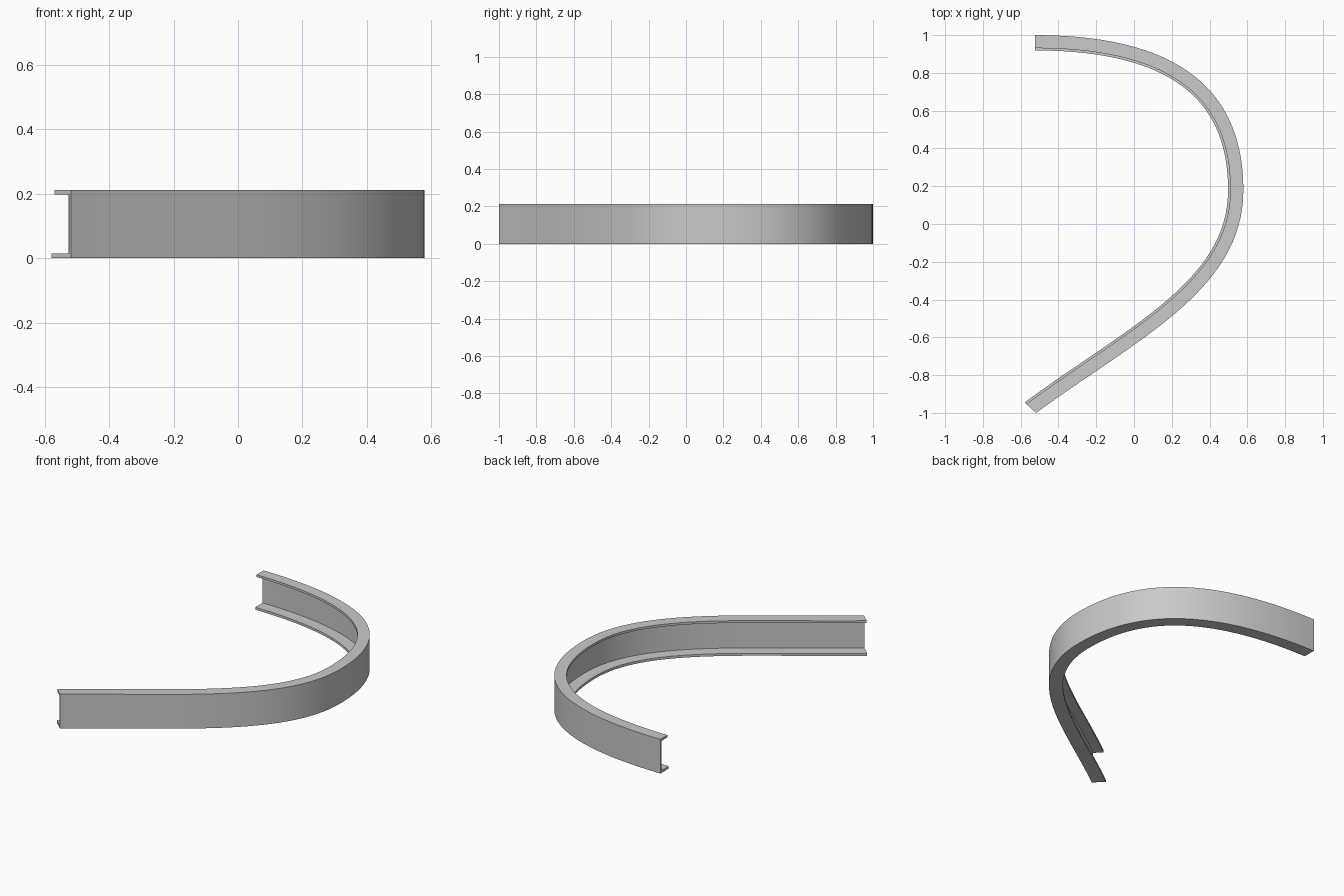
import bpy, bmesh
from mathutils import Vector
from mathutils.geometry import interpolate_bezier

cube = bpy.data.objects.get("Cube")
if cube:
    bpy.data.objects.remove(cube, do_unlink=True)

# Material
grey = bpy.data.materials.new("light grey")
grey.use_nodes = True
colour = (0.59, 0.59, 0.59, 1)
grey.diffuse_color = colour
grey.node_tree.nodes["Principled BSDF"].inputs["Base Color"].default_value = colour

# Outer edge path: two smooth curves meeting at the widest point
start, widest, end = Vector((-0.525, 1)), Vector((0.579, 0.18)), Vector((-0.518, -1))
steps = 32
path = interpolate_bezier(start, start + Vector((0.81, 0)),
                          widest + Vector((0, 0.49)), widest, steps)
path += interpolate_bezier(widest, widest - Vector((0, 0.53)),
                           end + Vector((0.54, 0.396)), end, steps)[1:]
path = [Vector(p[:2]) for p in path]

# Channel section: (distance inward from the outer edge, height)
height, web = 0.212, 0.009
bottom_width, bottom_thick = 0.081, 0.015
top_width, top_thick = 0.069, 0.014
section = [(0, 0), (bottom_width, 0), (bottom_width, bottom_thick), (web, bottom_thick),
           (web, height - top_thick), (top_width, height - top_thick),
           (top_width, height), (0, height)]

# Sweep the section along the path
bm = bmesh.new()
rings = []
last = len(path) - 1
for i, p in enumerate(path):
    if i == 0:
        inward = Vector((0, -1))
    elif i == last:
        inward = Vector((-0.75, 0.68))      # skewed end cut
    else:
        t = (path[i + 1] - path[i - 1]).normalized()
        inward = Vector((t.y, -t.x))
    rings.append([bm.verts.new((*(p + inward * d), z)) for d, z in section])

n = len(section)
for a, b in zip(rings, rings[1:]):
    for j in range(n):
        k = (j + 1) % n
        bm.faces.new((a[j], a[k], b[k], b[j]))
bm.faces.new(rings[0])
bm.faces.new(rings[-1][::-1])
bmesh.ops.recalc_face_normals(bm, faces=bm.faces[:])

mesh = bpy.data.meshes.new("curved_channel")
bm.to_mesh(mesh)
bm.free()
mesh.materials.append(grey)
channel = bpy.data.objects.new("curved_channel", mesh)
bpy.context.collection.objects.link(channel)

# Smooth along the bend, sharp at the section corners
bpy.ops.object.select_all(action="DESELECT")
channel.select_set(True)
bpy.context.view_layer.objects.active = channel
bpy.ops.object.shade_smooth_by_angle()
